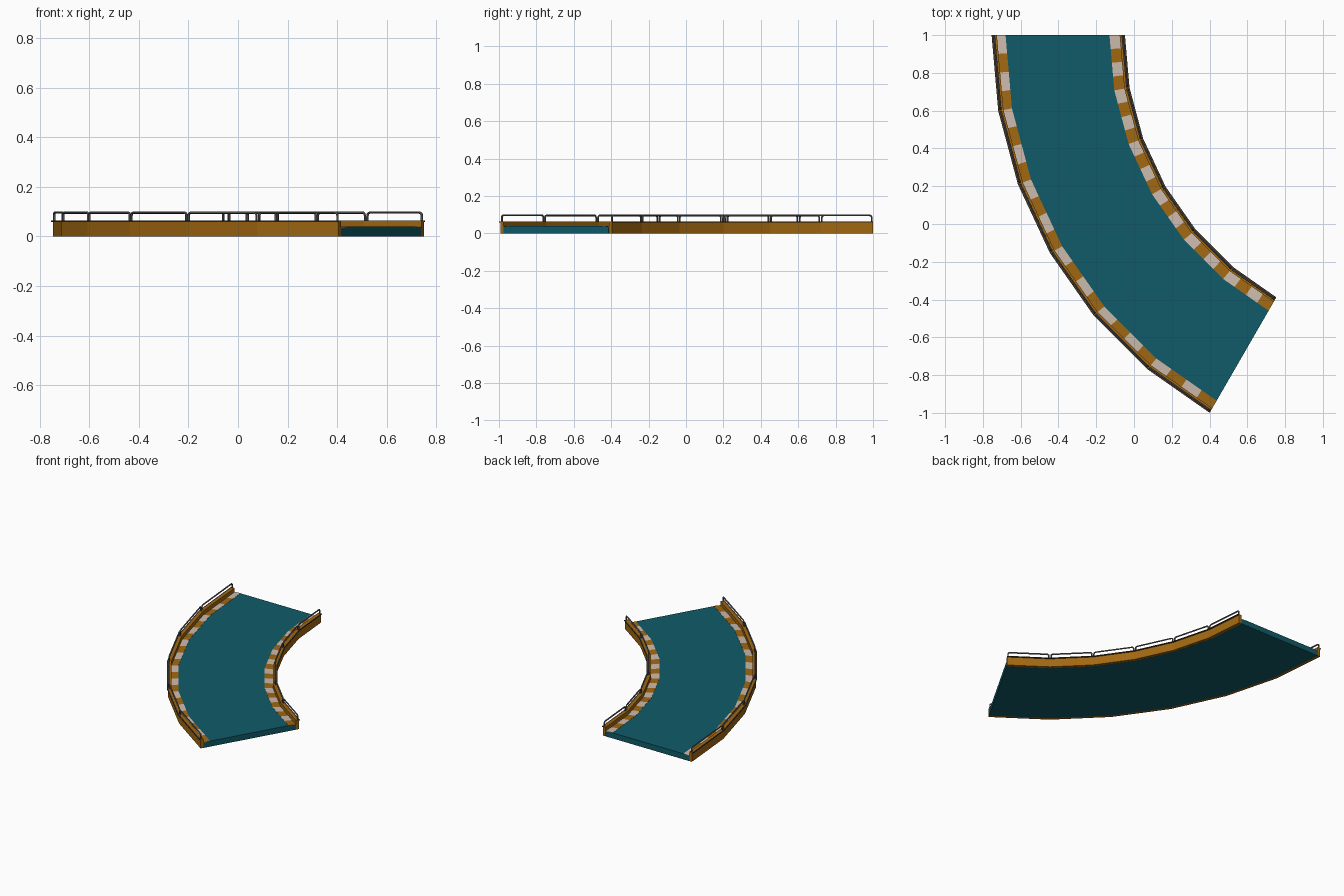
import bpy, math
from mathutils import Vector

if "Cube" in bpy.data.objects:
    bpy.data.objects.remove(bpy.data.objects["Cube"])

CX, CY = 1.555, 1.0          # centre of the bend
SEGS, STRIPES = 6, 4         # 10 degree segments, stripes per segment


def material(name, rgb):
    m = bpy.data.materials.new(name)
    m.diffuse_color = (*rgb, 1)
    m.use_nodes = True
    m.node_tree.nodes["Principled BSDF"].inputs["Base Color"].default_value = m.diffuse_color
    return m


TEAL = material("teal", (0.005, 0.105, 0.14))
ORANGE = material("orange", (0.36, 0.14, 0.006))
LIGHT = material("light", (0.62, 0.50, 0.42))
DARK = material("dark_trim", (0.06, 0.04, 0.02))
STEEL = material("steel", (0.13, 0.13, 0.13))


def at(r, z, t):
    """Point at radius r, height z, t segments along the faceted bend."""
    i = min(int(t), SEGS - 1)
    a, b = [math.pi + math.radians(10 * k) for k in (i, i + 1)]
    p = Vector((CX + r * math.cos(a), CY + r * math.sin(a), z))
    q = Vector((CX + r * math.cos(b), CY + r * math.sin(b), z))
    return p.lerp(q, t - i)


def sweep(name, profile, mats, steps=1, closed=True):
    """Carry a (radius, height) profile round the bend."""
    n, rings = len(profile), SEGS * steps + 1
    verts = [at(r, z, k / steps) for k in range(rings) for r, z in profile]
    faces, idx = [], []
    for k in range(rings - 1):
        for j in range(n if closed else n - 1):
            j2 = (j + 1) % n
            faces.append((k*n + j, k*n + j2, (k+1)*n + j2, (k+1)*n + j))
            idx.append(k % len(mats))
    if closed:
        faces += [tuple(range(n))[::-1], tuple((rings-1)*n + j for j in range(n))]
        idx += [0, 0]
    me = bpy.data.meshes.new(name)
    me.from_pydata(verts, [], faces)
    for m in mats:
        me.materials.append(m)
    me.polygons.foreach_set("material_index", idx)
    me.update()
    ob = bpy.data.objects.new(name, me)
    bpy.context.collection.objects.link(ob)
    return ob


def box(r0, r1, z0, z1):
    # listed so that the swept faces point outwards
    return [(r0, z0), (r0, z1), (r1, z1), (r1, z0)]


def railing(name, r):
    """One rounded inverted-U tube per segment."""
    cu = bpy.data.curves.new(name, 'CURVE')
    cu.dimensions = '3D'
    cu.bevel_depth, cu.bevel_resolution = 0.005, 1
    cu.use_fill_caps = True
    top, bend = 0.096, 0.012
    for i in range(SEGS):
        length = (at(r, 0, i + 1) - at(r, 0, i)).length
        gap = 0.007
        half = [(gap, 0.06), (gap, top - bend)]
        half += [(gap + bend * (1 - math.cos(a)), top - bend * (1 - math.sin(a)))
                 for a in (math.radians(30), math.radians(60), math.radians(90))]
        path = half + [(length - d, z) for d, z in reversed(half)]
        s = cu.splines.new('POLY')
        s.points.add(len(path) - 1)
        for p, (d, z) in zip(s.points, path):
            p.co = (*at(r, z, i + d / length * 0.9999), 1)
    cu.materials.append(STEEL)
    ob = bpy.data.objects.new(name, cu)
    bpy.context.collection.objects.link(ob)
    bpy.ops.object.select_all(action='DESELECT')
    ob.select_set(True)
    bpy.context.view_layer.objects.active = ob
    bpy.ops.object.convert(target='MESH')
    bpy.ops.object.shade_smooth_by_angle()


# road deck, slightly lower under the striped edges
sweep("road_deck", [(1.632, 0), (1.632, 0.035), (1.685, 0.039), (2.235, 0.039),
                    (2.282, 0.035), (2.282, 0)], [TEAL])

# both sides: wall, edge lips, striped edge, railing
for side, out, d, edge in (("outer", 2.309, -1, 2.235), ("inner", 1.603, 1, 1.685)):
    face, back = out + d * 0.008, out + d * 0.028
    lo, hi = sorted((face, back))
    sweep(side + "_wall", box(lo, hi, 0, 0.0645), [ORANGE])
    lo, hi = sorted((out, face))
    sweep(side + "_wall_lip", box(lo, hi, 0.059, 0.0645), [DARK])
    a, b = sorted(((edge, 0.0405), (back, 0.0365)))
    sweep(side + "_stripes", [(a[0], a[1] - 0.004), a, b, (b[0], b[1] - 0.004)],
          [LIGHT, ORANGE], STRIPES)
    railing(side + "_railing", out + d * 0.013)
